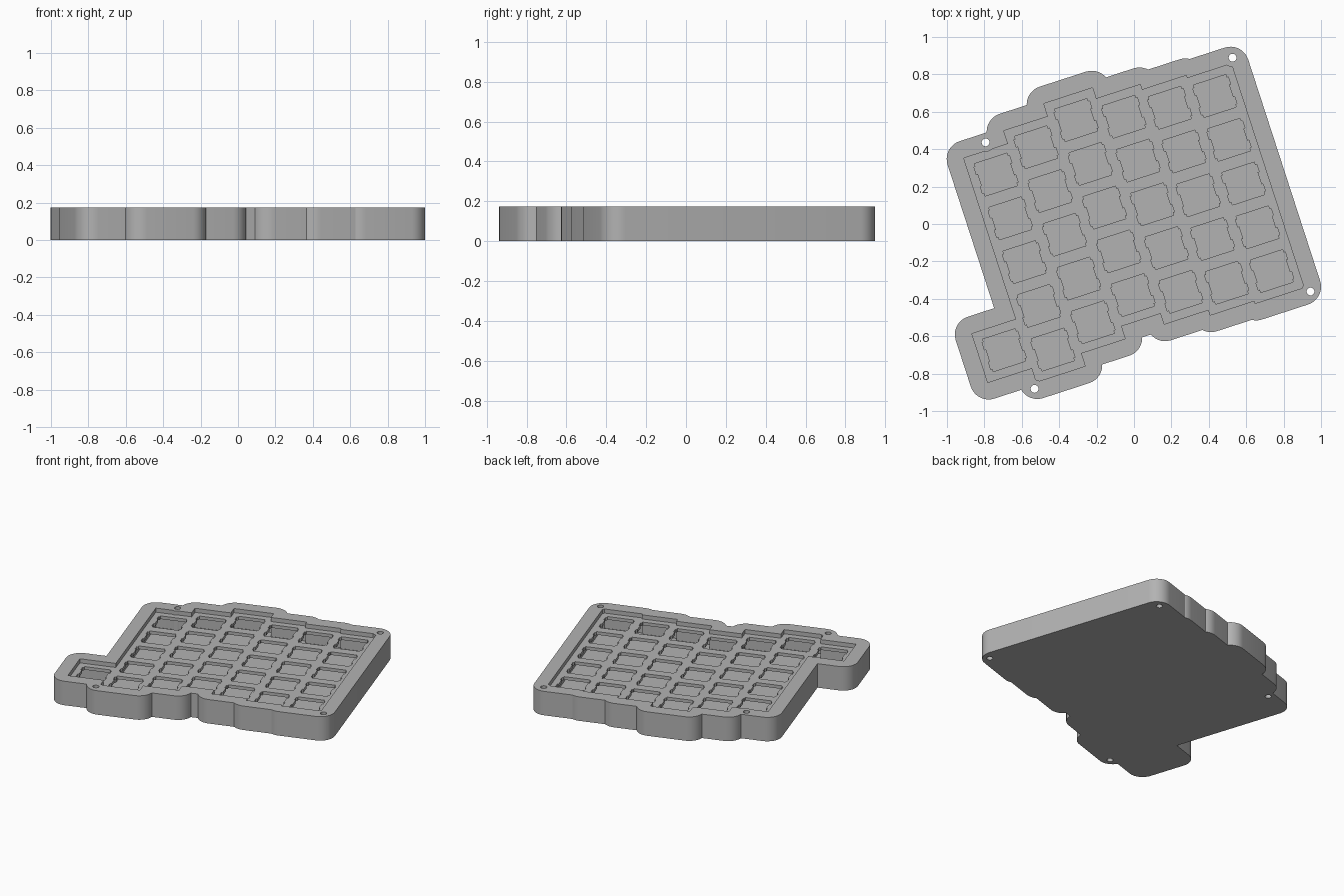
import bpy, bmesh
from math import cos, sin, pi, radians
from mathutils import Matrix, Vector
from mathutils.geometry import delaunay_2d_cdt

cube = bpy.data.objects.get("Cube")
if cube:
    bpy.data.objects.remove(cube)

TURN = Matrix.Rotation(radians(18), 3, 'Z')
PITCH, FIRST_U, ROW = 0.2485, -0.62, 0.246
TOPS = [0.479, 0.552, 0.624, 0.562, 0.532, 0.517]   # top key of each column
FLOOR_Z, PLATE_Z, SEAM_Z, TOP_Z = 0.035, 0.122, 0.145, 0.175

grey = bpy.data.materials.new("case grey")
grey.use_nodes = True
colour = (0.45, 0.45, 0.45, 1)
grey.diffuse_color = colour
grey.node_tree.nodes["Principled BSDF"].inputs["Base Color"].default_value = colour


# Outline helpers, all counter-clockwise
def circle(u, v, r, n=20):
    return [(u + r * cos(2 * pi * i / n), v + r * sin(2 * pi * i / n)) for i in range(n)]


def rect(u, top, bottom, grow, r=0):
    """Column outline grown around its key centres, with corner radius r."""
    a, b = grow - r, (top - bottom) / 2 + grow - r
    mid, steps = (top + bottom) / 2, 9 if r else 0
    pts = []
    for k, (sx, sy) in enumerate([(1, 1), (-1, 1), (-1, -1), (1, -1)]):
        for i in range(steps + 1):
            t = pi / 2 * (k + (i / steps if steps else 0))
            pts.append((u + sx * a + r * cos(t), mid + sy * b + r * sin(t)))
    return pts


def key_hole(u, v, h=0.091, n=0.1, a=0.034, b=0.075):
    """Square switch cut-out with two clip notches on each side."""
    side = [(h, -h), (h, -b), (n, -b), (n, -a), (h, -a),
            (h, a), (n, a), (n, b), (h, b), (h, h)]
    return [(u + s * x, v + s * y) for s in (1, -1) for x, y in side]


# Key layout: six staggered columns of five and one outer thumb key
columns = [(FIRST_U + PITCH * i, t, t - 4 * ROW) for i, t in enumerate(TOPS)]
thumb_v = -0.427
columns.append((FIRST_U - PITCH, thumb_v, thumb_v))
keys = [(u, t - ROW * j) for u, t, b in columns for j in range(5 if t > b else 1)]
screws = [(-0.62, 0.66), (0.776, 0.683), (0.786, -0.635), (-0.778, -0.674)]

OUTLINES = {
    "outer": [rect(u, t, b, 0.23, 0.1) for u, t, b in columns],
    "opening": [rect(u, t, b, 0.137) for u, t, b in columns],
    "boss": [circle(u, v, 0.05) for u, v in screws],
    "screw": [circle(u, v, 0.021) for u, v in screws],
    "key": [key_hole(u, v) for u, v in keys],
}


def is_body(tags):
    return "outer" in tags and "screw" not in tags


def is_rim(tags):
    return is_body(tags) and ("boss" in tags or "opening" not in tags)


def is_plate(tags):
    return "opening" in tags and "boss" not in tags and "key" not in tags


def slab(name, used, base, levels):
    """Merge outlines in 2D, then raise the regions picked by each (rule, height)."""
    pts, loops, owner = [], [], []
    for tag in used:
        for loop in OUTLINES[tag]:
            loops.append(list(range(len(pts), len(pts) + len(loop))))
            pts += [Vector(p) for p in loop]
            owner.append(tag)
    verts, _, tris, _, _, origin = delaunay_2d_cdt(pts, [], loops, 1, 1e-5)
    bm = bmesh.new()
    layer = bm.faces.layers.int.new("last_level")
    bvs = [bm.verts.new((p.x, p.y, base)) for p in verts]
    for tri, src in zip(tris, origin):
        tags = {owner[i] for i in src}
        if levels[0][0](tags):
            f = bm.faces.new([bvs[i] for i in tri])
            f[layer] = sum(1 for rule, _ in levels if rule(tags))
    bmesh.ops.delete(bm, geom=[v for v in bm.verts if not v.link_faces], context='VERTS')
    z = base
    for step, (_, height) in enumerate(levels):
        faces = [f for f in bm.faces if f[layer] > step
                 and all(abs(v.co.z - z) < 1e-5 for v in f.verts)]
        ext = bmesh.ops.extrude_face_region(bm, geom=faces)["geom"]
        for v in ext:
            if isinstance(v, bmesh.types.BMVert):
                v.co.z = height
        z = height
    bmesh.ops.recalc_face_normals(bm, faces=bm.faces[:])
    bm.faces.layers.int.remove(layer)
    bmesh.ops.transform(bm, matrix=TURN.to_4x4(), verts=bm.verts[:])
    mesh = bpy.data.meshes.new(name)
    bm.to_mesh(mesh)
    bm.free()
    mesh.materials.append(grey)
    mesh.shade_smooth()
    mesh.set_sharp_from_angle(angle=radians(30))
    obj = bpy.data.objects.new(name, mesh)
    bpy.context.collection.objects.link(obj)
    return obj


# Hollow tray, switch plate inside it, and the frame on top
rim_outlines = ["outer", "opening", "boss", "screw"]
slab("bottom_tray", rim_outlines, 0, [(is_body, FLOOR_Z), (is_rim, SEAM_Z)])
slab("switch_plate", ["opening", "boss", "key"], PLATE_Z, [(is_plate, SEAM_Z)])
slab("top_frame", rim_outlines, SEAM_Z, [(is_rim, TOP_Z)])
